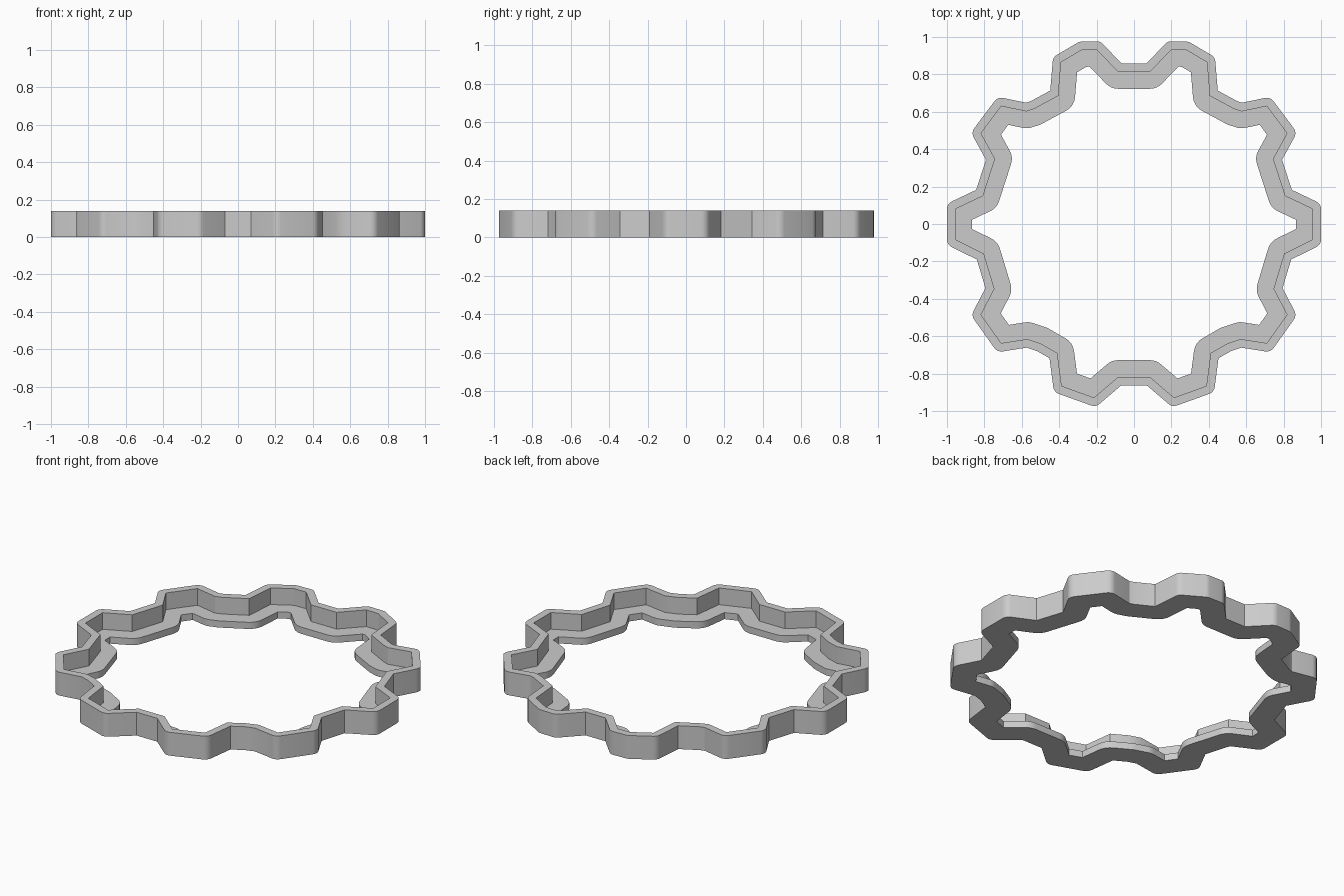
import bpy
import bmesh
from mathutils import Vector

cube = bpy.data.objects.get("Cube")
if cube:
    bpy.data.objects.remove(cube, do_unlink=True)

HEIGHT, LIP_HEIGHT = 0.14, 0.04
WALL, LIP = 0.045, 0.09      # wall outwards, lip inwards from the guide line
STEPS = 4                    # segments on each rounded corner

# Right half of the ten-lobed guide line, clockwise from the back
half = [(.085, .813), (.20, .932), (.28, .93), (.39, .865), (.405, .685),
        (.535, .615), (.575, .602), (.71, .63), (.818, .485), (.743, .348),
        (.807, .15), (.955, .08), (.955, -.083), (.803, -.158),
        (.746, -.347), (.818, -.485), (.71, -.637), (.57, -.615),
        (.50, -.638), (.41, -.69), (.387, -.866), (.214, -.928), (.085, -.818)]
guide = [Vector(p) for p in half] + [Vector((-x, y)) for x, y in reversed(half)]


def offset(points, dist):
    """Parallel outline: round joins on the spreading side, mitres on the other."""
    out = []
    for i, p in enumerate(points):
        d1 = (p - points[i - 1]).normalized()
        d2 = (points[(i + 1) % len(points)] - p).normalized()
        n1, n2 = Vector((-d1.y, d1.x)), Vector((-d2.y, d2.x))
        rounded = d1.cross(d2) * dist < 0
        for k in range(STEPS + 1):
            if rounded:
                out.append(p + n1.lerp(n2, k / STEPS).normalized() * dist)
            else:
                out.append(p + (n1 + n2) * dist / (1 + n1.dot(n2)))
    return out


outer, middle, inner = (offset(guide, d) for d in (WALL, 0, -LIP))

# L-shaped section swept round the outline
section = [(outer, 0), (outer, HEIGHT), (middle, HEIGHT),
           (middle, LIP_HEIGHT), (inner, LIP_HEIGHT), (inner, 0)]
bm = bmesh.new()
loops = [[bm.verts.new((p.x, p.y, z)) for p in line] for line, z in section]
count = len(outer)
for s, loop in enumerate(loops):
    following = loops[(s + 1) % len(loops)]
    for i in range(count):
        j = (i + 1) % count
        bm.faces.new((loop[i], loop[j], following[j], following[i]))
bmesh.ops.remove_doubles(bm, verts=bm.verts, dist=0.0001)
bmesh.ops.recalc_face_normals(bm, faces=bm.faces)

mesh = bpy.data.meshes.new("scalloped_ring")
bm.to_mesh(mesh)
bm.free()
ring = bpy.data.objects.new("scalloped_ring", mesh)
bpy.context.collection.objects.link(ring)

# Plain grey material
grey = bpy.data.materials.new("light_grey")
grey.use_nodes = True
colour = (0.6, 0.6, 0.6, 1)
grey.diffuse_color = colour
grey.node_tree.nodes["Principled BSDF"].inputs["Base Color"].default_value = colour
mesh.materials.append(grey)

bpy.ops.object.select_all(action="DESELECT")
ring.select_set(True)
bpy.context.view_layer.objects.active = ring
bpy.ops.object.shade_smooth_by_angle(angle=0.5)
